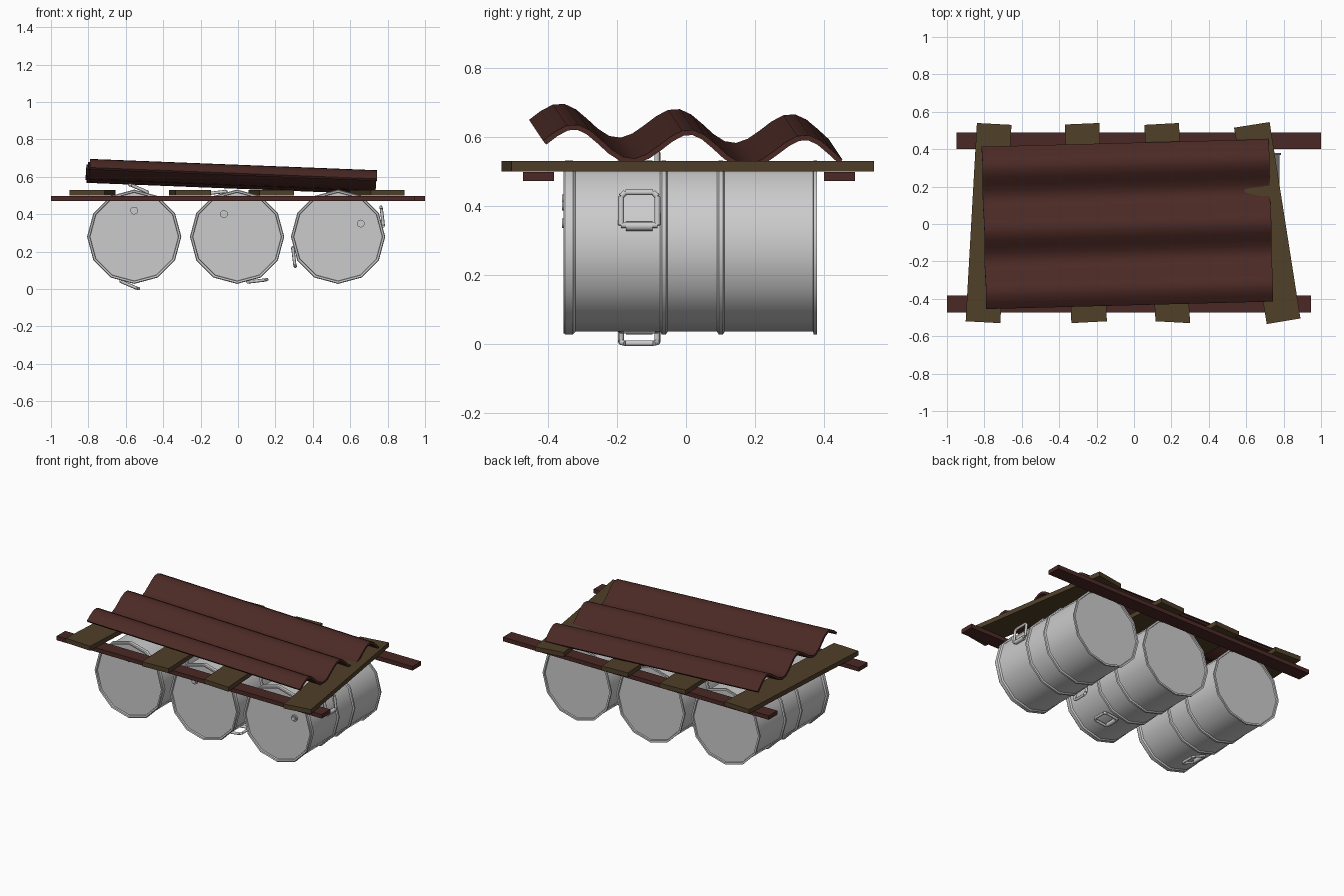
import bpy, bmesh
from math import cos, sin, pi, radians
from mathutils import Vector, Matrix

if "Cube" in bpy.data.objects:
    bpy.data.objects.remove(bpy.data.objects["Cube"])


def material(name, rgb):
    m = bpy.data.materials.new(name)
    m.diffuse_color = (*rgb, 1)
    m.use_nodes = True
    m.node_tree.nodes["Principled BSDF"].inputs["Base Color"].default_value = m.diffuse_color
    return m


RUST = material("rusty_brown", (0.07, 0.022, 0.018))
WOOD = material("old_wood", (0.08, 0.05, 0.022))


def finish(name, bm, mat=None, smooth=None):
    bmesh.ops.recalc_face_normals(bm, faces=bm.faces)
    me = bpy.data.meshes.new(name)
    bm.to_mesh(me)
    bm.free()
    ob = bpy.data.objects.new(name, me)
    bpy.context.collection.objects.link(ob)
    if mat:
        me.materials.append(mat)
    if smooth:
        bpy.ops.object.select_all(action='DESELECT')
        ob.select_set(True)
        bpy.context.view_layer.objects.active = ob
        bpy.ops.object.shade_smooth_by_angle(angle=radians(smooth))
    return ob


def board(name, corners, z0, z1, mat):
    """Flat plank from four plan corners."""
    bm = bmesh.new()
    f = bm.faces.new([bm.verts.new((x, y, z0)) for x, y in corners])
    up = bmesh.ops.extrude_face_region(bm, geom=[f])['geom']
    vs = [v for v in up if isinstance(v, bmesh.types.BMVert)]
    bmesh.ops.translate(bm, verts=vs, vec=(0, 0, z1 - z0))
    finish(name, bm, mat)


def add_rod(bm, p, q, r, n=8):
    p, q = Vector(p), Vector(q)
    d = q - p
    rot = d.to_track_quat('Z', 'Y').to_matrix().to_4x4()
    bmesh.ops.create_cone(bm, cap_ends=True, segments=n, radius1=r, radius2=r,
                          depth=d.length,
                          matrix=Matrix.Translation((p + q) / 2) @ rot)


# Barrel half-section: (radius, y), with rims and two hoops
B, R = 0.244, 0.252
PROFILE = [(0.236, -0.342), (0.238, -0.353), (0.248, -0.355), (R, -0.35),
           (R, -0.328), (B, -0.32)]
for y in (-0.064, 0.101):
    PROFILE += [(B, y - 0.011), (R, y - 0.006), (R, y + 0.006), (B, y + 0.011)]
PROFILE += [(B, 0.368), (R, 0.37), (R, 0.38), (0.24, 0.38), (0.238, 0.371)]


def barrel(i, x, turn):
    place = Matrix.Translation((x, 0, 0.28)) @ Matrix.Rotation(-radians(turn), 4, 'Y')
    # drum body
    bm = bmesh.new()
    rings = [[bm.verts.new((r * cos(k * pi / 6), y, r * sin(k * pi / 6)))
              for k in range(12)] for r, y in PROFILE]
    for a, b in zip(rings, rings[1:]):
        for k in range(12):
            bm.faces.new((a[k], a[k - 1], b[k - 1], b[k]))
    bm.faces.new(rings[0])
    bm.faces.new(rings[-1])
    bm.transform(place)
    finish(f"barrel_{i}", bm, smooth=31)

    # filler cap on the front end
    bm = bmesh.new()
    c = (0.121, 0, 0.07)
    add_rod(bm, (c[0], -0.34, c[2]), (c[0], -0.352, c[2]), 0.021, 10)
    add_rod(bm, (c[0], -0.35, c[2]), (c[0], -0.36, c[2]), 0.014, 10)
    bm.transform(place)
    finish(f"barrel_cap_{i}", bm, smooth=40)

    # two hinged square handles on opposite sides
    for side in (0, 180):
        bm = bmesh.new()
        y0, y1, t0, t1, h0, h1 = -0.188, -0.083, 0.0, 0.095, 0.25, 0.262
        pts = [(h0, y0, t0), (h1, y0, t1 - 0.012), (h1, y0 + 0.012, t1),
               (h1, y1 - 0.012, t1), (h1, y1, t1 - 0.012), (h0, y1, t0)]
        for p, q in zip(pts, pts[1:] + pts[:1]):
            add_rod(bm, p, q, 0.0085)
        add_rod(bm, (0.246, y0 + 0.014, -0.002), (0.246, y1 - 0.014, -0.002), 0.014)
        turn_h = Matrix.Rotation(-radians(15 + side), 4, 'Y')
        bm.transform(place @ turn_h)
        finish(f"barrel_handle_{i}_{'b' if side else 'a'}", bm, smooth=50)


for i, (x, turn) in enumerate([(-0.555, 60), (-0.005, 90), (0.535, 0)], 1):
    barrel(i, x, turn)

# Two long rails under the deck
for name, x0, x1, y0, y1 in [("front_rail", -1.0, 0.945, -0.472, -0.382),
                             ("back_rail", -0.95, 1.0, 0.40, 0.49)]:
    board(name, [(x0, y0), (x1, y0), (x1, y1), (x0, y1)], 0.472, 0.499, RUST)

# Four crooked deck planks
PLANKS = [
    [(-0.90, -0.52), (-0.715, -0.53), (-0.655, 0.53), (-0.84, 0.54)],
    [(-0.335, -0.53), (-0.145, -0.52), (-0.185, 0.54), (-0.37, 0.532)],
    [(0.115, -0.52), (0.30, -0.53), (0.24, 0.54), (0.055, 0.53)],
    [(0.71, -0.535), (0.89, -0.505), (0.725, 0.545), (0.535, 0.515)],
]
for i, corners in enumerate(PLANKS, 1):
    board(f"deck_plank_{i}", corners, 0.50, 0.53, WOOD)

# Corrugated sheet lying askew on the planks
bm = bmesh.new()
N, T = 26, 0.015
rows = []
for k in range(N + 1):
    v = -0.435 + 0.87 * k / N
    a = 2 * pi * (v + 0.01) / 0.335
    z, slope = 0.046 * cos(a), -0.046 * 2 * pi / 0.335 * sin(a)
    n = Vector((0, -slope, 1)).normalized() * T
    rows.append([bm.verts.new(Vector((x, v, z)) - o)
                 for x in (-0.768, 0.768) for o in (Vector(), n)])
for p, q in zip(rows, rows[1:]):
    for a, b in ((0, 2), (2, 3), (3, 1), (1, 0)):
        bm.faces.new((p[a], p[b], q[b], q[a]))
for r in (rows[0], rows[-1]):
    bm.faces.new((r[0], r[2], r[3], r[1]))
bm.transform(Matrix.Translation((-0.035, 0, 0.6055))
             @ Matrix.Rotation(radians(1.5), 4, 'Z')
             @ Matrix.Rotation(radians(2.25), 4, 'Y')
             @ Matrix.Rotation(radians(-2.6), 4, 'X'))
finish("corrugated_sheet", bm, RUST, smooth=45)
